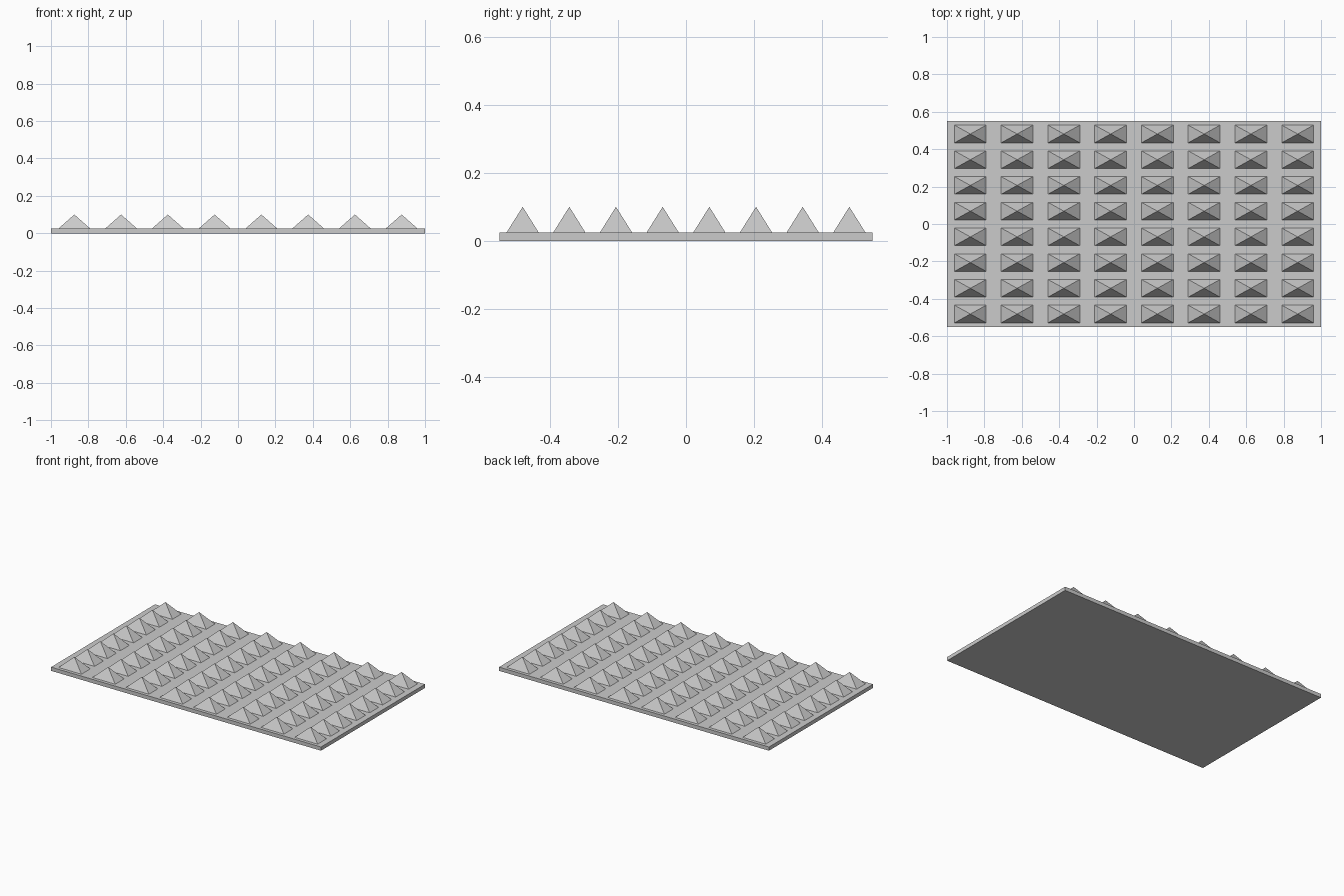
import bpy, bmesh
from mathutils import Matrix

if "Cube" in bpy.data.objects:
    bpy.data.objects.remove(bpy.data.objects["Cube"])

LENGTH, WIDTH, THICK, TOP = 2.0, 1.1, 0.025, 0.1
COLS = ROWS = 8
HALF_X, HALF_Y = 0.085, 0.047


def finish(name, bm):
    mesh = bpy.data.meshes.new(name)
    bm.to_mesh(mesh)
    bm.free()
    obj = bpy.data.objects.new(name, mesh)
    bpy.context.collection.objects.link(obj)


def add_stud(bm, x, y):
    base = [bm.verts.new((x + sx * HALF_X, y + sy * HALF_Y, THICK))
            for sx, sy in ((-1, -1), (1, -1), (1, 1), (-1, 1))]
    apex = bm.verts.new((x, y, TOP))
    bm.faces.new(base[::-1])
    for i in range(4):
        bm.faces.new((base[i], base[(i + 1) % 4], apex))


# Flat base plate
bm = bmesh.new()
bmesh.ops.create_cube(bm, size=1, matrix=Matrix.Translation((0, 0, THICK / 2))
                      @ Matrix.Diagonal((LENGTH, WIDTH, THICK, 1)))
finish("base_plate", bm)

# Grid of pyramid studs
bm = bmesh.new()
for col in range(COLS):
    for row in range(ROWS):
        add_stud(bm, ((col + 0.5) / COLS - 0.5) * LENGTH,
                 ((row + 0.5) / ROWS - 0.5) * WIDTH)
finish("pyramid_studs", bm)
